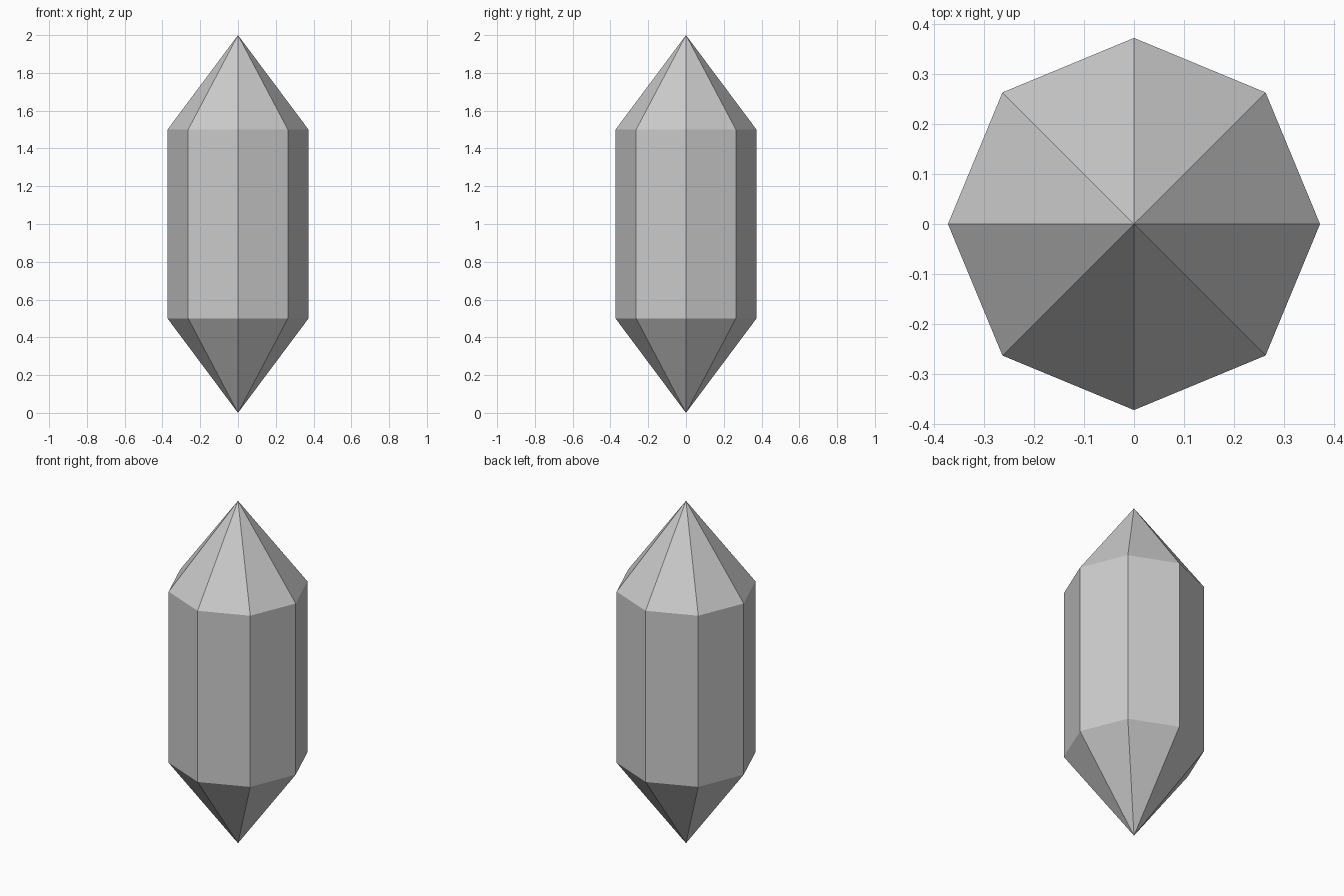
import bpy, bmesh
from math import cos, sin, tau

if "Cube" in bpy.data.objects:
    bpy.data.objects.remove(bpy.data.objects["Cube"])

SIDES, RADIUS = 8, 0.373
Z_BOTTOM, Z_LOW, Z_HIGH, Z_TOP = 0.0, 0.5, 1.5, 2.0

bm = bmesh.new()


def ring(z):
    return [bm.verts.new((RADIUS * cos(tau * i / SIDES), RADIUS * sin(tau * i / SIDES), z))
            for i in range(SIDES)]


# Octagonal shaft with a pointed tip at each end
bottom, top = bm.verts.new((0, 0, Z_BOTTOM)), bm.verts.new((0, 0, Z_TOP))
low, high = ring(Z_LOW), ring(Z_HIGH)
for i in range(SIDES):
    j = (i + 1) % SIDES
    bm.faces.new((bottom, low[j], low[i]))
    bm.faces.new((low[i], low[j], high[j], high[i]))
    bm.faces.new((high[i], high[j], top))

mesh = bpy.data.meshes.new("crystal")
bm.to_mesh(mesh)
bm.free()
bpy.context.collection.objects.link(bpy.data.objects.new("crystal", mesh))
